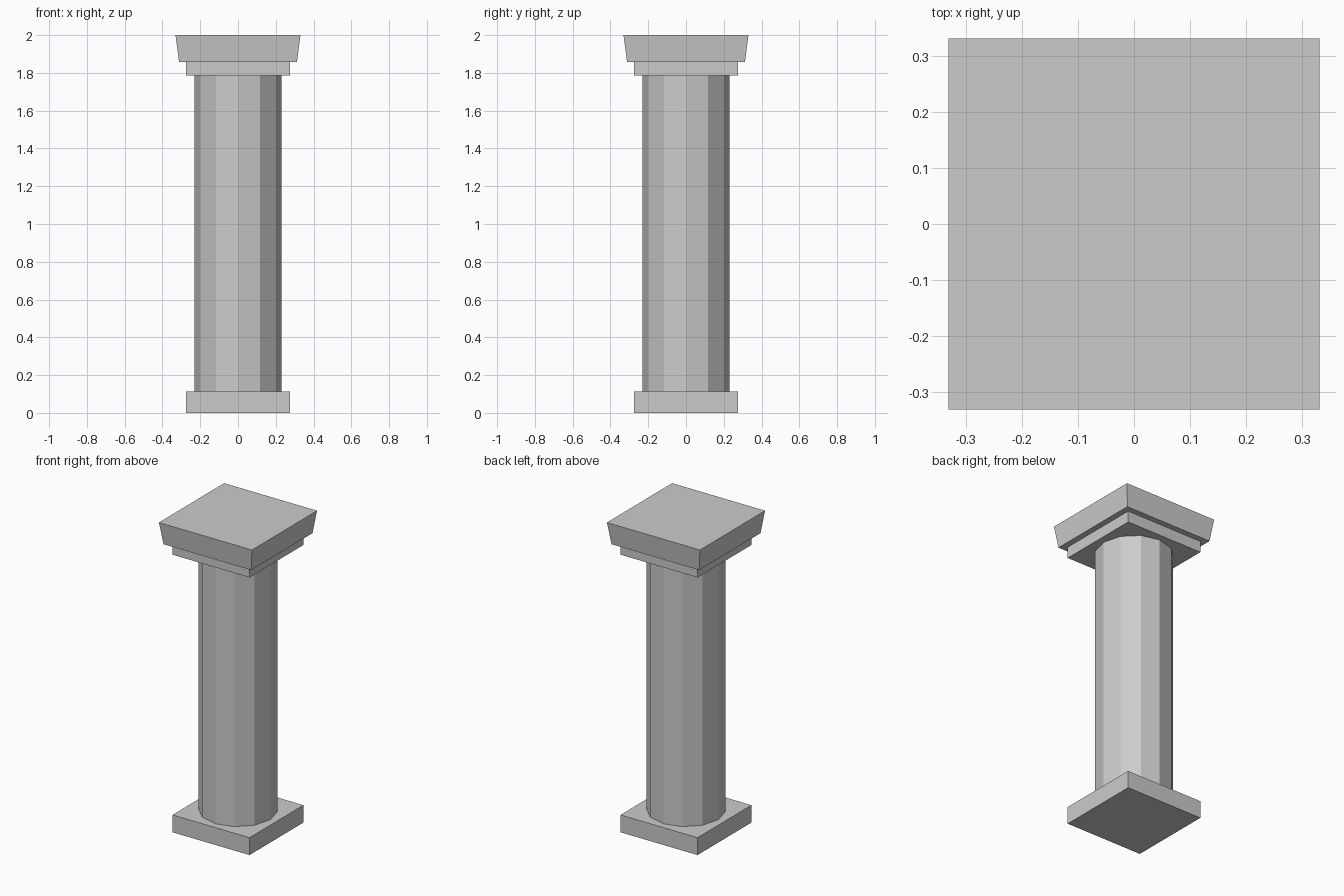
import bpy, bmesh, math
from mathutils import Matrix

if "Cube" in bpy.data.objects:
    bpy.data.objects.remove(bpy.data.objects["Cube"])


def prism(name, sides, r_bottom, r_top, z0, z1, turn=0.0):
    """Flat-faced prism or frustum between two heights."""
    bm = bmesh.new()
    bmesh.ops.create_cone(
        bm, cap_ends=True, segments=sides, radius1=r_bottom, radius2=r_top,
        depth=z1 - z0,
        matrix=Matrix.Translation((0, 0, (z0 + z1) / 2)) @ Matrix.Rotation(turn, 4, 'Z'))
    mesh = bpy.data.meshes.new(name)
    bm.to_mesh(mesh)
    bm.free()
    obj = bpy.data.objects.new(name, mesh)
    bpy.context.collection.objects.link(obj)
    return obj


def slab(name, half_bottom, half_top, z0, z1):
    """Square slab given by its half widths."""
    k = math.sqrt(2)
    return prism(name, 4, half_bottom * k, half_top * k, z0, z1, math.pi / 4)


# Square foot
slab("base_plinth", 0.274, 0.274, 0.0, 0.112)
# Twelve-sided column
prism("shaft", 12, 0.231, 0.231, 0.112, 1.786)
# Square neck under the capital
slab("capital_neck", 0.274, 0.274, 1.786, 1.858)
# Flared top block
slab("capital_top", 0.312, 0.331, 1.858, 2.0)
